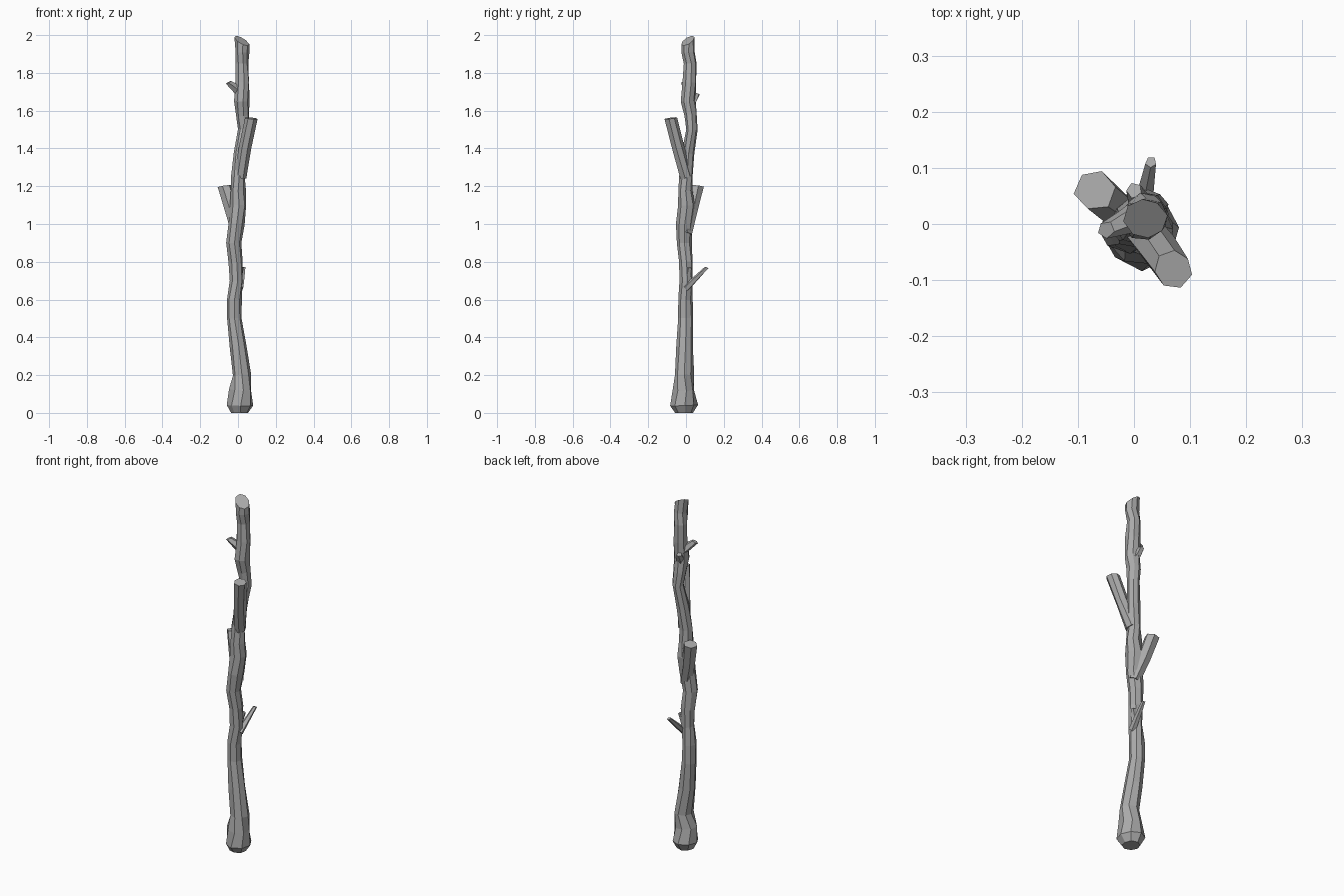
import bpy, bmesh, math, random
from mathutils import Vector

random.seed(4)
default_cube = bpy.data.objects.get("Cube")
if default_cube:
    bpy.data.objects.remove(default_cube, do_unlink=True)

# Single grey bark colour
bark = bpy.data.materials.new("grey_bark")
bark.use_nodes = True
bark.diffuse_color = (0.4, 0.4, 0.4, 1)
shader = bark.node_tree.nodes["Principled BSDF"]
shader.inputs["Base Color"].default_value = bark.diffuse_color


def make_ring(bm, centre, axis, radius, sides, cut_normal, twist):
    """Add one uneven ring of vertices around the axis, lying in the cut plane."""
    across = axis.cross(Vector((0, 1, 0))).normalized()
    along = axis.cross(across)
    ring = []
    for index in range(sides):
        angle = math.tau * (index + twist) / sides
        offset = across * math.cos(angle) + along * math.sin(angle)
        offset *= radius * random.uniform(0.93, 1.07)
        offset -= axis * offset.dot(cut_normal) / axis.dot(cut_normal)
        ring.append(bm.verts.new(centre + offset))
    return ring


def make_limb(name, centres, radii, sides, tip_normal):
    """Skin rings along a path into a closed, faceted limb with a sawn tip."""
    bm = bmesh.new()
    rings = []
    final = len(centres) - 1
    for step, (centre, radius) in enumerate(zip(centres, radii)):
        before = centres[max(step - 1, 0)]
        after = centres[min(step + 1, final)]
        axis = (after - before).normalized()
        cut_normal = tip_normal if step == final else axis
        twist = random.uniform(0, 0.4)
        rings.append(make_ring(bm, centre, axis, radius, sides, cut_normal, twist))
    for lower, upper in zip(rings, rings[1:]):
        for index in range(sides):
            following = (index + 1) % sides
            bm.faces.new((lower[index], lower[following], upper[following], upper[index]))
    bm.faces.new(rings[0])
    bm.faces.new(rings[-1])
    bmesh.ops.recalc_face_normals(bm, faces=bm.faces)
    mesh = bpy.data.meshes.new(name)
    bm.to_mesh(mesh)
    bm.free()
    mesh.materials.append(bark)
    limb = bpy.data.objects.new(name, mesh)
    bpy.context.collection.objects.link(limb)


def make_branch(name, start, tip, radius, flare, sides):
    """Straight side branch whose root is the tip radius times the flare."""
    start, tip = Vector(start), Vector(tip)
    centres = [start, start.lerp(tip, 0.5), tip]
    radii = [radius * flare, radius * (1 + flare) / 2, radius]
    upward = Vector((0, 0, 1))
    tip_normal = ((tip - start).normalized() + upward).normalized()
    make_limb(name, centres, radii, sides, tip_normal)


# Trunk bends: centre and radius, from the flared foot to the sawn top
bends = [
    ((0.01, -0.01, 0.04), 0.07),
    ((0.02, -0.01, 0.2), 0.05),
    ((-0.02, 0, 0.5), 0.04),
    ((-0.01, 0, 0.7), 0.035),
    ((-0.02, -0.01, 0.9), 0.04),
    ((0, 0, 1.1), 0.045),
    ((0, 0, 1.25), 0.035),
    ((0.03, 0.03, 1.5), 0.03),
    ((0.02, 0.01, 1.65), 0.04),
    ((0.02, 0.02, 1.85), 0.035),
    ((0.02, 0.01, 1.97), 0.037),
]
foot, foot_radius = bends[0]
centres = [Vector((foot[0], foot[1], 0)), Vector(foot)]
radii = [foot_radius * 0.65, foot_radius]
for (low, low_radius), (high, high_radius) in zip(bends, bends[1:]):
    # A slightly shifted ring between bends keeps the bark irregular
    wander = Vector((random.uniform(-1, 1), random.uniform(-1, 1), 0)) * 0.005
    centres += [Vector(low).lerp(Vector(high), 0.5) + wander, Vector(high)]
    radii += [(low_radius + high_radius) / 2, high_radius]
top_normal = Vector((0.5, -0.5, 1)).normalized()
make_limb("trunk", centres, radii, 8, top_normal)

# Sawn side branches
make_branch("upper_front_branch", (0.01, 0, 1.25), (0.07, -0.08, 1.56), 0.034, 1, 7)
make_branch("middle_back_branch", (0, 0, 0.95), (-0.07, 0.06, 1.2), 0.036, 0.9, 6)
make_branch("thin_back_twig", (0.01, 0, 0.66), (0.03, 0.11, 0.77), 0.01, 2, 5)

# Broken stubs
make_branch("upper_side_stub", (0.02, 0.02, 1.69), (-0.05, -0.01, 1.75), 0.015, 2, 5)
make_branch("upper_back_stub", (0.02, 0.02, 1.63), (0, 0.06, 1.69), 0.014, 2, 5)
make_branch("lower_bark_knot", (-0.01, 0, 0.68), (0.02, 0.02, 0.77), 0.012, 2, 5)
